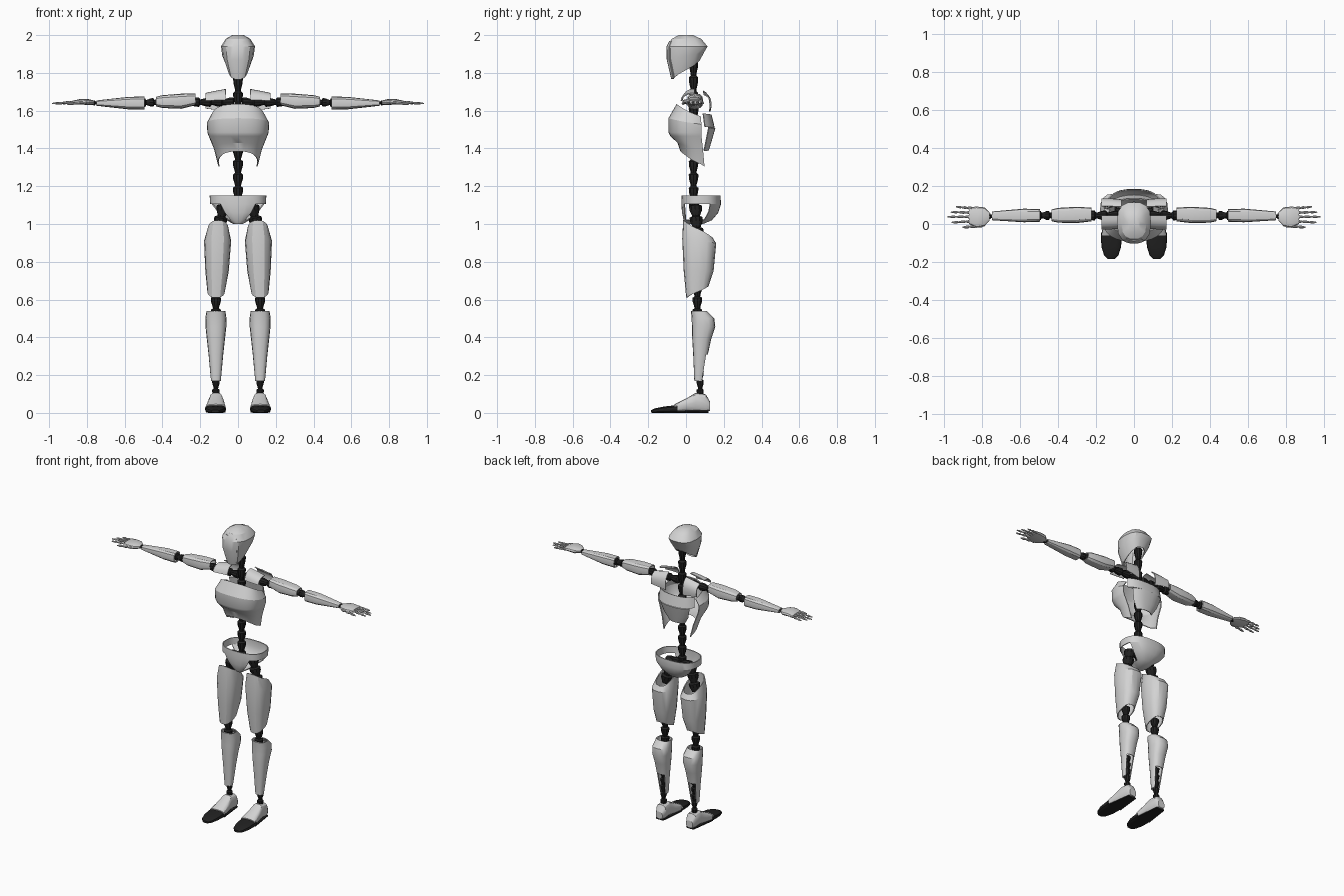
import bpy, bmesh, math
from mathutils import Vector

cube = bpy.data.objects.get("Cube")
if cube:
    bpy.data.objects.remove(cube, do_unlink=True)


def material(name, v):
    m = bpy.data.materials.new(name)
    m.use_nodes = True
    m.diffuse_color = (v, v, v, 1)
    m.node_tree.nodes["Principled BSDF"].inputs["Base Color"].default_value = (v, v, v, 1)
    return m


LIGHT = material("light grey shell", 0.65)
DARK = material("black joint", 0.015)

# Maps a ring's plane coordinates (a, b) and height h to model space
AXES = {"X": lambda a, b, h: (h, a, b),
        "Y": lambda a, b, h: (a, h, b),
        "Z": lambda a, b, h: (a, b, h)}


def finish(name, bm, mat, thick=0, angle=28):
    bmesh.ops.recalc_face_normals(bm, faces=bm.faces)
    if thick:
        bmesh.ops.solidify(bm, geom=bm.faces[:], thickness=thick)
        bmesh.ops.recalc_face_normals(bm, faces=bm.faces)
    mesh = bpy.data.meshes.new(name)
    bm.to_mesh(mesh)
    bm.free()
    mesh.materials.append(mat)
    mesh.shade_smooth()
    mesh.set_sharp_from_angle(angle=math.radians(angle))
    bpy.context.collection.objects.link(bpy.data.objects.new(name, mesh))


def loft(name, rings, mat=LIGHT, axis="Z", side=1, n=16, arc=None, power=0.8,
         thick=0.006, cap_start=False, cap_end=False, skip=None):
    """Skin rounded rings (h, centre_a, radius_a, centre_b, radius_b, tilt)."""
    bm = bmesh.new()
    lo, hi = arc or (0, 360)
    count = n + 1 if arc else n
    rows = []
    for h, ca, ra, cb, rb, tilt in rings:
        row = []
        for i in range(count):
            t = math.radians(lo + (hi - lo) * i / n)
            c, s = math.cos(t), math.sin(t)
            a = ca + ra * math.copysign(abs(c) ** power, c)
            b = cb + rb * math.copysign(abs(s) ** power, s)
            x, y, z = AXES[axis](a, b, h + tilt * s)
            row.append(bm.verts.new((side * x, y, z)))
        rows.append(row)
    for k in range(len(rows) - 1):
        for i in range(n):
            mid = math.radians(lo + (hi - lo) * (i + 0.5) / n)
            if skip and skip(k, math.cos(mid), math.sin(mid)):
                continue
            j = (i + 1) % count
            bm.faces.new((rows[k][i], rows[k][j], rows[k + 1][j], rows[k + 1][i]))
    if cap_start:
        bm.faces.new(rows[0])
    if cap_end:
        bm.faces.new(rows[-1])
    finish(name, bm, mat, thick)


def solid(name, rings, **kw):
    loft(name, rings, thick=0, cap_start=True, cap_end=True, **kw)


def chain(name, start, end, count, radius, mat=DARK, taper=1.0, sides=10):
    """A row of bell-shaped segments between two points."""
    bm = bmesh.new()
    start, end = Vector(start), Vector(end)
    turn = (end - start).to_track_quat("Z", "Y")
    rows = []
    for k in range(count):
        for f, r in ((0, 0.6), (0.12, 1), (0.45, 0.95), (0.85, 0.65), (0.97, 0.6)):
            g = (k + f) / count
            rad = radius * r * (1 + (taper - 1) * g)
            rows.append([bm.verts.new(start.lerp(end, g) + turn @ Vector(
                (rad * math.cos(t), rad * math.sin(t), 0)))
                for t in (math.tau * i / sides for i in range(sides))])
    for p, q in zip(rows, rows[1:]):
        for i in range(sides):
            j = (i + 1) % sides
            bm.faces.new((p[i], p[j], q[j], q[i]))
    bm.faces.new(rows[0])
    bm.faces.new(rows[-1])
    finish(name, bm, mat)


# Head: open helmet shell with a raised face panel
loft("head_shell", [(1.815, 0, .052, 0, .073, .05), (1.89, 0, .083, 0, .098, .02),
                    (1.94, 0, .09, .008, .108, 0), (1.98, 0, .065, .002, .08, 0),
                    (2.0, 0, .03, 0, .038, 0)], n=14, power=0.75, cap_end=True)
loft("face_panel", [(1.817, 0, .055, 0, .078, .05), (1.89, 0, .086, 0, .102, .02),
                    (1.94, 0, .088, .008, .111, 0), (1.968, 0, .06, .003, .092, 0)],
     n=6, power=0.75, arc=(-122, -58))

# Spine
chain("neck", (0, .04, 1.87), (0, .04, 1.62), 3, .026)
chain("spine", (0, .04, 1.62), (0, .04, 1.06), 8, .027)

# Chest shell and back plates
loft("chest_shell", [(1.585, 0, .135, .04, .09, -.05), (1.535, 0, .165, .03, .123, -.025),
                     (1.485, 0, .162, .03, .123, 0), (1.465, 0, .155, .033, .116, 0),
                     (1.40, 0, .128, .05, .095, -.03), (1.325, 0, .108, .06, .09, -.06)],
     arc=(-200, 20), n=22)
loft("upper_back_plate", [(1.59, 0, .145, .04, .095, -.01), (1.52, 0, .15, .04, .112, -.01)],
     arc=(28, 152), n=10)
loft("lower_back_plate", [(1.51, 0, .135, .04, .11, 0), (1.44, 0, .11, .04, .09, 0),
                          (1.39, 0, .07, .04, .075, 0)], arc=(40, 140), n=10)

# Pelvis bowl with hip openings at the sides
loft("pelvis_bowl", [(1.15, 0, .15, .08, .103, 0), (1.105, 0, .148, .08, .105, 0),
                     (1.06, 0, .112, .075, .096, 0), (1.02, 0, .06, .062, .075, 0),
                     (1.0, 0, .025, .045, .045, 0)], n=32, cap_end=True,
     skip=lambda k, c, s: k in (1, 2) and -.85 < s < .35)
chain("hip_bar", (-.08, .05, 1.09), (.08, .05, 1.09), 2, .024)

for side, label in ((1, "left"), (-1, "right")):
    def pt(x, y, z):
        return (side * x, y, z)

    # Shoulder
    chain(label + "_shoulder_joint", pt(.02, .045, 1.645), pt(.26, .045, 1.645), 4, .026)
    yoke = [(.065, .045, .07, 1.625, .09, 0), (.12, .045, .075, 1.63, .075, 0),
            (.172, .045, .075, 1.632, .062, 0)]
    loft(label + "_collar_plate", yoke, axis="X", side=side, arc=(90, 165), n=6)
    loft(label + "_shoulder_blade", [(h, a, ra + .015, b, rb, t) for h, a, ra, b, rb, t in yoke],
         axis="X", side=side, arc=(-15, 62), n=6)

    # Arm
    loft(label + "_upper_arm", [(.225, .05, .036, 1.66, .031, 0), (.30, .048, .043, 1.65, .04, 0),
                                (.40, .046, .039, 1.648, .034, 0),
                                (.435, .046, .031, 1.648, .025, 0)],
         axis="X", side=side, n=12, power=.7)
    chain(label + "_elbow", pt(.40, .045, 1.645), pt(.53, .045, 1.642), 3, .024)
    loft(label + "_forearm", [(.495, .045, .033, 1.64, .035, 0), (.58, .045, .036, 1.64, .033, 0),
                              (.75, .043, .023, 1.64, .014, 0)],
         axis="X", side=side, n=12, power=.7)
    chain(label + "_wrist", pt(.73, .042, 1.64), pt(.78, .04, 1.642), 2, .014)

    # Hand
    solid(label + "_palm", [(.762, .04, .022, 1.643, .011, 0), (.79, .038, .05, 1.645, .016, 0),
                            (.83, .036, .056, 1.648, .015, 0), (.87, .044, .045, 1.645, .009, 0)],
          axis="X", side=side, n=12)
    for finger, y, spread, tip in (("little", .083, .008, .94), ("ring", .06, .003, .968),
                                   ("middle", .038, 0, .985), ("index", .014, -.006, .965)):
        chain(f"{label}_{finger}_finger", pt(.855, y, 1.646), pt(tip, y + spread, 1.638),
              3, .009, LIGHT, .6, 8)
    chain(label + "_thumb", pt(.80, -.008, 1.645), pt(.905, -.018, 1.635), 3, .011, LIGHT, .6, 8)

    # Hip and thigh
    chain(label + "_hip_joint", pt(.075, .05, 1.10), pt(.115, .06, .92), 3, .036)
    loft(label + "_thigh", [(.975, .105, .055, .062, .077, -.045), (.91, .108, .072, .07, .09, -.012),
                            (.75, .111, .062, .067, .079, 0), (.64, .116, .046, .06, .059, .03)],
         side=side)
    chain(label + "_knee", pt(.117, .06, .68), pt(.117, .06, .49), 3, .027)

    # Shin with a calf bulge and an open slot behind the ankle
    loft(label + "_shin", [(.54, .117, .05, .068, .042, 0), (.50, .117, .056, .09, .06, 0),
                           (.455, .117, .055, .093, .062, 0), (.39, .117, .048, .083, .05, 0),
                           (.31, .117, .039, .077, .039, 0), (.17, .117, .026, .067, .023, 0)],
         side=side, skip=lambda k, c, s: k == 4 and s > .6)
    chain(label + "_ankle", pt(.117, .075, .32), pt(.117, .075, .08), 5, .02)

    # Foot
    solid(label + "_foot", [(.128, .115, .025, .034, .024, 0), (.105, .115, .036, .052, .046, 0),
                            (.05, .116, .036, .057, .049, 0), (.005, .117, .045, .042, .036, 0),
                            (-.06, .118, .054, .025, .021, 0)], axis="Y", side=side, power=.65)
    solid(label + "_toe_cap", [(-.045, .119, .056, .021, .021, 0), (-.12, .12, .052, .0165, .0165, 0),
                               (-.165, .12, .038, .012, .012, 0), (-.184, .12, .02, .008, .007, 0)],
          mat=DARK, axis="Y", side=side, power=.65)
    solid(label + "_sole", [(.12, .115, .03, .006, .006, 0), (-.05, .118, .052, .006, .006, 0)],
          mat=DARK, axis="Y", side=side, power=.5)
